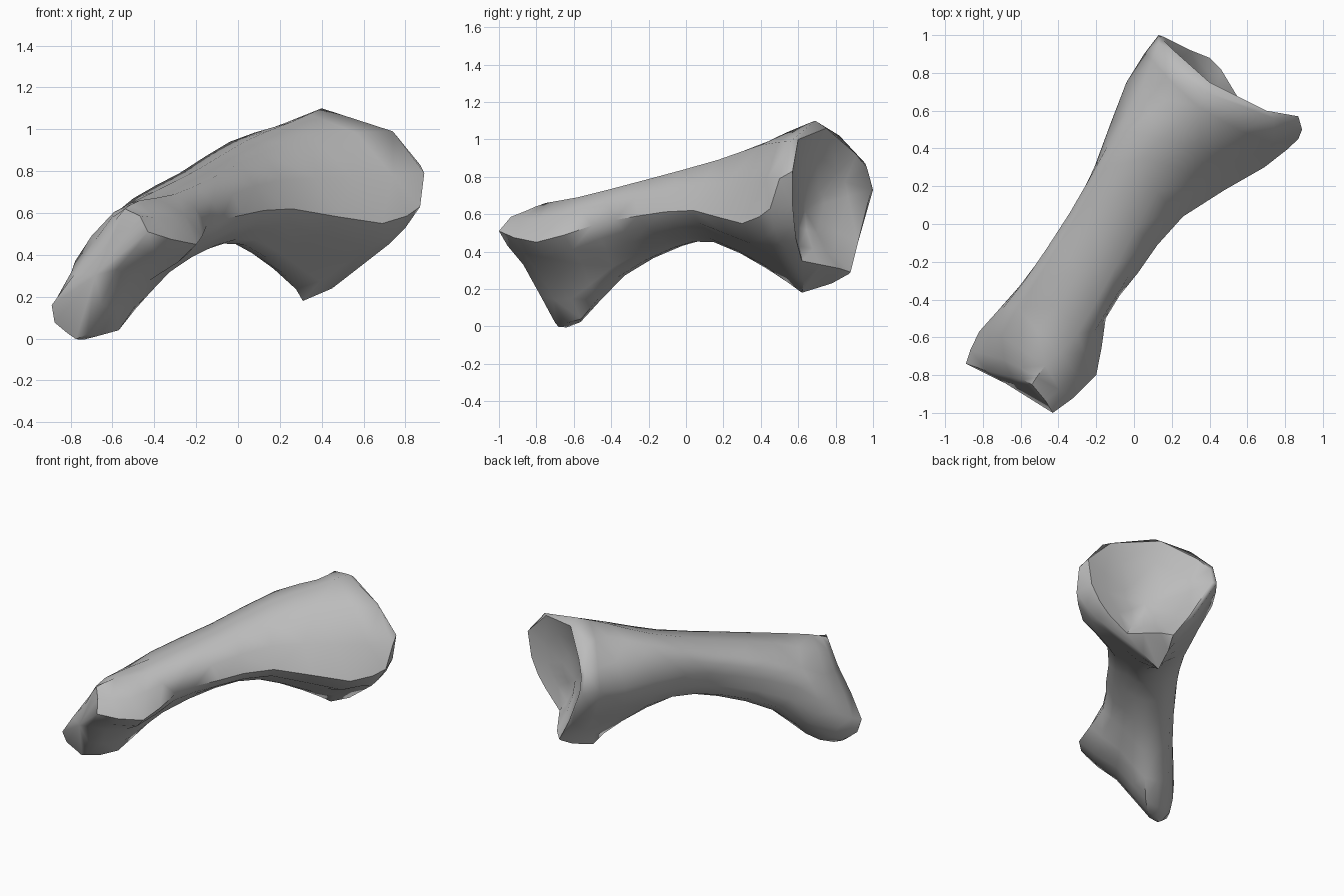
import bpy
import bmesh
from mathutils import Vector

default_cube = bpy.data.objects.get("Cube")
if default_cube:
    bpy.data.objects.remove(default_cube)


def points(*coords):
    """Turn coordinates in hundredths into vectors."""
    return [Vector(c) / 100 for c in coords]


def between(before, start, end, after):
    """Smooth midpoint of start and end, given their outer neighbours."""
    return (9 * (start + end) - before - after) / 16


def smooth_ring(ring):
    """Double the points of a closed cross-section."""
    count = len(ring)
    result = []
    for i, p in enumerate(ring):
        following = ring[(i + 1) % count]
        result += [p, between(ring[i - 1], p, following, ring[(i + 2) % count])]
    return result


def smooth_along(rings):
    """Insert a smooth cross-section between each neighbouring pair."""
    last = len(rings) - 1
    result = []
    for i in range(last):
        stations = [rings[max(i - 1, 0)], rings[i], rings[i + 1], rings[min(i + 2, last)]]
        result += [rings[i], [between(*group) for group in zip(*stations)]]
    return result + [rings[last]]


# Cross-sections: upper left, ridge, right, lower right, bottom, lower left, left
knuckle_end = points((-65, -81, 46), (-54, -85, 62), (-43, -100, 51), (-58, -87, 33),
                     (-72, -70, 2), (-82, -69, 3), (-89, -74, 16))
knuckle = points((-70, -59, 49), (-47, -75, 66), (-20, -80, 45), (-42, -68, 28),
                 (-57, -56, 4), (-77, -58, 6), (-82, -57, 25))
lower_shaft = points((-50, -28, 67), (-30, -58, 69), (-15, -50, 54), (-26, -42, 40),
                     (-40, -37, 26), (-55, -30, 32), (-63, -36, 47))
middle_shaft = points((-28, 8, 79), (-10, -23, 78), (2, -26, 59), (-5, -15, 49),
                      (-17, -7, 42), (-30, 2, 47), (-37, 0, 62))
upper_shaft = points((-4, 48, 94), (12, 17, 89), (26, 4, 62), (15, 12, 51),
                     (3, 15, 45), (-10, 30, 51), (-21, 30, 70))
flare = points((17, 66, 101), (35, 40, 97), (69, 30, 55), (42, 41, 38),
               (22, 43, 31), (12, 58, 41), (-4, 75, 73))

# Socket: outer crest, then the lip rolled inside it, cut across above the tip
crest = points((20, 82, 102), (40, 69, 110), (74, 56, 99), (89, 50, 79),
               (87, 45, 63), (80, 47, 53), (72, 50, 45), (45, 63, 24),
               (31, 62, 18), (36, 78, 23), (40, 87, 28), (27, 92, 45),
               (13, 100, 73), (13, 96, 87))
lip = points((22, 91, 92), (40, 75, 106), (70, 60, 100), (87, 57, 83),
             (84, 57, 65), (78, 58, 54), (71, 59, 46), (58, 62, 35),
             (52, 72, 33), (46, 82, 31), (40, 88, 29), (30, 92, 45),
             (16, 99, 73), (16, 97, 84))

sections = [knuckle_end, knuckle, lower_shaft, middle_shaft, upper_shaft, flare]
rings = smooth_along([smooth_ring(s) for s in sections] + [crest])
rings.append(lip)

# Hollow socket: rings sinking from the lip towards its centre
facing = Vector((0.5, 0.86, 0.05)).normalized()
middle = sum(lip, Vector()) / len(lip)
for inward, depth in ((0.3, 0.06), (0.65, 0.11)):
    rings.append([p.lerp(middle, inward) - facing * depth for p in lip])
socket_floor = middle - facing * 0.13
knuckle_tip = sum(rings[0], Vector()) / len(rings[0]) - facing * 0.04

# Skin the rings and close both ends with fans
bm = bmesh.new()
loops = [[bm.verts.new(p) for p in ring] for ring in rings]
count = len(lip)
for lower, upper in zip(loops, loops[1:]):
    for i in range(count):
        j = (i + 1) % count
        bm.faces.new((lower[i], lower[j], upper[j], upper[i]))
for loop, tip in ((loops[0], knuckle_tip), (loops[-1], socket_floor)):
    hub = bm.verts.new(tip)
    for i in range(count):
        bm.faces.new((loop[i], loop[(i + 1) % count], hub))
bmesh.ops.triangulate(bm, faces=bm.faces)
bmesh.ops.recalc_face_normals(bm, faces=bm.faces)

mesh = bpy.data.meshes.new("bone")
bm.to_mesh(mesh)
bm.free()
bone = bpy.data.objects.new("bone", mesh)
bpy.context.collection.objects.link(bone)

# Plain grey surface
grey = bpy.data.materials.new("bone grey")
grey.use_nodes = True
colour = (0.5, 0.5, 0.5, 1)
grey.diffuse_color = colour
grey.node_tree.nodes["Principled BSDF"].inputs["Base Color"].default_value = colour
mesh.materials.append(grey)

# Smooth shading with crisp rim edges
bpy.ops.object.select_all(action="DESELECT")
bone.select_set(True)
bpy.context.view_layer.objects.active = bone
bpy.ops.object.shade_smooth_by_angle(angle=0.85)
